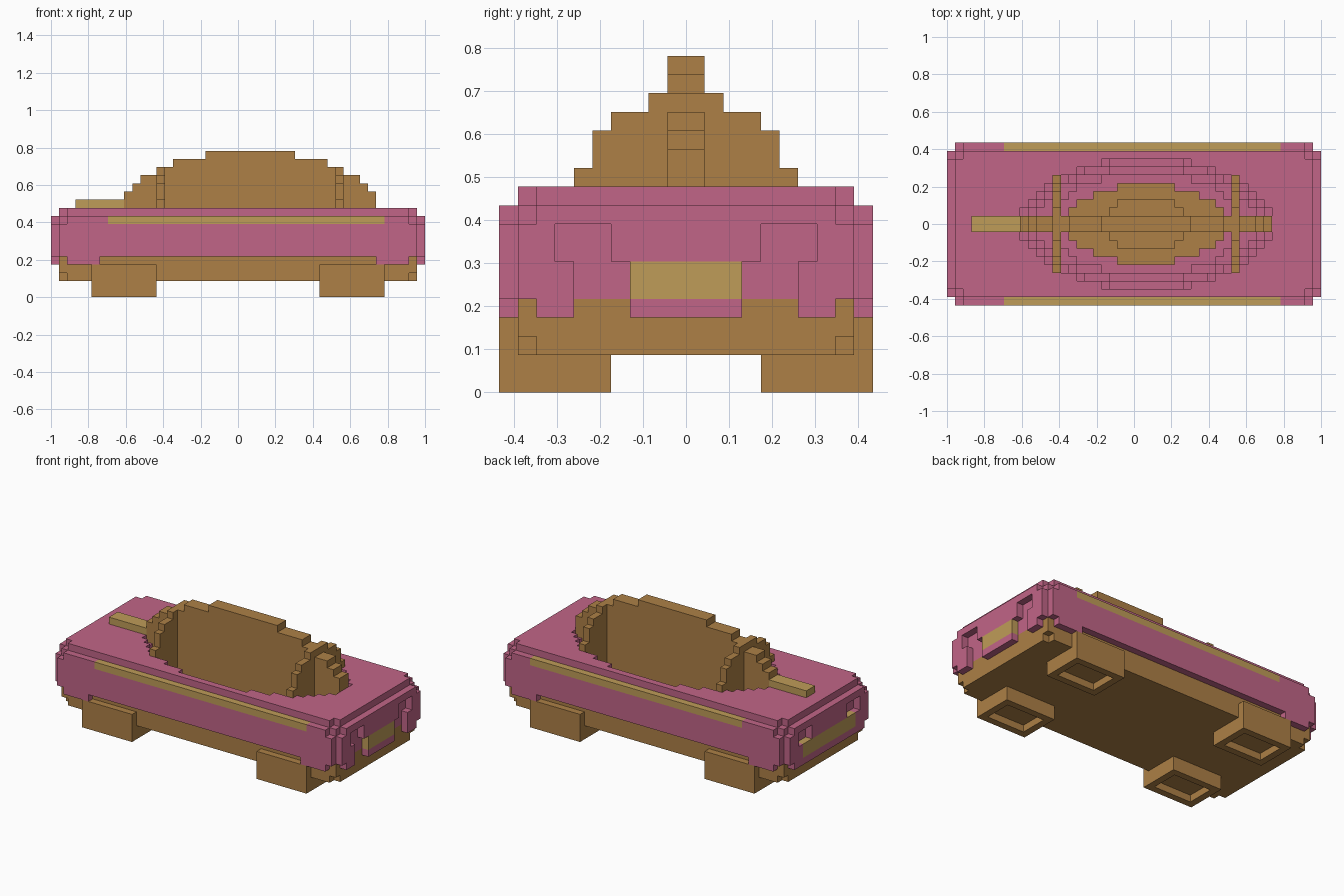
import bpy, bmesh
from mathutils import Vector

cube = bpy.data.objects.get("Cube")
if cube:
    bpy.data.objects.remove(cube, do_unlink=True)

UNIT = 2 / 46          # edge of one block
parts = {}             # part name -> (cells, material)


def material(name, srgb):
    lin = [((c / 255 + 0.055) / 1.055) ** 2.4 for c in srgb]
    mat = bpy.data.materials.new(name)
    mat.use_nodes = True
    mat.diffuse_color = (*lin, 1)
    bsdf = next(n for n in mat.node_tree.nodes if n.type == 'BSDF_PRINCIPLED')
    bsdf.inputs["Base Color"].default_value = (*lin, 1)
    bsdf.inputs["Roughness"].default_value = 0.9
    return mat


pink = material("rose_pink", (193, 101, 135))
brown = material("tan_brown", (173, 128, 70))
gold = material("pale_gold", (191, 156, 88))


def box(x0, x1, y0, y1, z0, z1):
    return {(x, y, z) for x in range(x0, x1)
            for y in range(y0, y1) for z in range(z0, z1)}


def far(v):
    """Distance of a cell's outer side from the middle plane."""
    return v + 1 if v >= 0 else -v


def ellipsoid(c):
    x, y, z = c[0] - 1, c[1] + 0.5, c[2] + 0.5 - 11
    return (x / 15.5) ** 2 + (y / 8) ** 2 + (z / 7) ** 2 <= 1


# Chassis: slab with clipped lower corners
chassis = {c for c in box(-22, 22, -9, 9, 2, 5)
           if not (c[2] == 2 and far(c[0]) == 22 and far(c[1]) == 9)}

# Body core with clipped top corners
body = {c for c in box(-22, 22, -9, 9, 5, 11)
        if not (c[2] == 10 and far(c[0]) == 22 and far(c[1]) == 9)}

# Side panels: clipped corners and a long sill cut-out
for y in (-10, 9):
    body |= {c for c in box(-22, 22, y, y + 1, 4, 10)
             if not (far(c[0]) == 22 and c[2] in (4, 9))
             and not (far(c[0]) <= 17 and c[2] == 4)}


def end_panel(x, centre):
    """End plate with lamp recesses; centre is the half width of its bumper."""
    def solid(c):
        d, z = far(c[1]), c[2]
        if d == 9 and z in (4, 9):
            return False
        if z < 7:
            return d <= centre or d > 6
        return not (z < 9 and 4 < d <= 7)
    return {c for c in box(x, x + 1, -9, 9, 4, 10) if solid(c)}


body |= end_panel(22, 3) | end_panel(-23, 6)

# Hollow oval basin sunk into the top
chassis = {c for c in chassis if not ellipsoid(c)}
body = {c for c in body if not ellipsoid(c)}

# Gold trim replaces blocks of the body
trim = {
    "right_end_plate": box(-23, -22, -6, 6, 5, 7),
    "left_end_plate": box(22, 23, -3, 3, 5, 7),
    "front_stripe": box(-16, 18, -10, -9, 9, 10),
    "back_stripe": box(-16, 18, 9, 10, 9, 10),
}
for cells in trim.values():
    body -= cells
parts["body"] = (body, pink)
for name, cells in trim.items():
    parts[name] = (cells, gold)
parts["top_bar"] = (box(-20, -14, -1, 1, 11, 12), gold)

# Upright oval fin and two cross ribs standing in the basin
oval = {c for c in box(-14, 17, -8, 8, 4, 18) if ellipsoid(c)}
fin = {c for c in oval if c[1] in (-1, 0)}
parts["oval_fin"] = (fin, brown)
for name, x in (("right_rib", -10), ("left_rib", 12)):
    parts[name] = ({c for c in oval if c[0] == x} - fin, brown)

# Feet: blocks with a hollow underside
for side, x in (("right", -18), ("left", 10)):
    for end, y in (("front", -10), ("back", 4)):
        foot = box(x, x + 8, y, y + 6, 0, 4)
        foot -= box(x + 1, x + 7, y + 1, y + 5, 0, 1)
        chassis -= foot
        parts[f"{end}_{side}_foot"] = (foot, brown)
parts["chassis"] = (chassis, brown)

# Turn the blocks of each part into its outer skin
solid = set().union(*(cells for cells, _ in parts.values()))


def build(name, cells, mat):
    bm = bmesh.new()
    verts = {}

    def vert(p):
        key = tuple(round(v) for v in p)
        if key not in verts:
            verts[key] = bm.verts.new(Vector(key) * UNIT)
        return verts[key]

    for cell in sorted(cells):
        for axis in range(3):
            for step in (0, 1):
                n = list(cell)
                n[axis] += 2 * step - 1
                if tuple(n) in solid:
                    continue
                u, v = Vector(), Vector()
                u[(axis + 1) % 3] = 1
                v[(axis + 2) % 3] = 1
                p = Vector(cell)
                p[axis] += step
                loop = [p, p + u, p + u + v, p + v]
                bm.faces.new([vert(q) for q in (loop if step else loop[::-1])])
    mesh = bpy.data.meshes.new(name)
    bm.to_mesh(mesh)
    bm.free()
    mesh.materials.append(mat)
    bpy.context.collection.objects.link(bpy.data.objects.new(name, mesh))


for name, (cells, mat) in parts.items():
    build(name, cells, mat)
